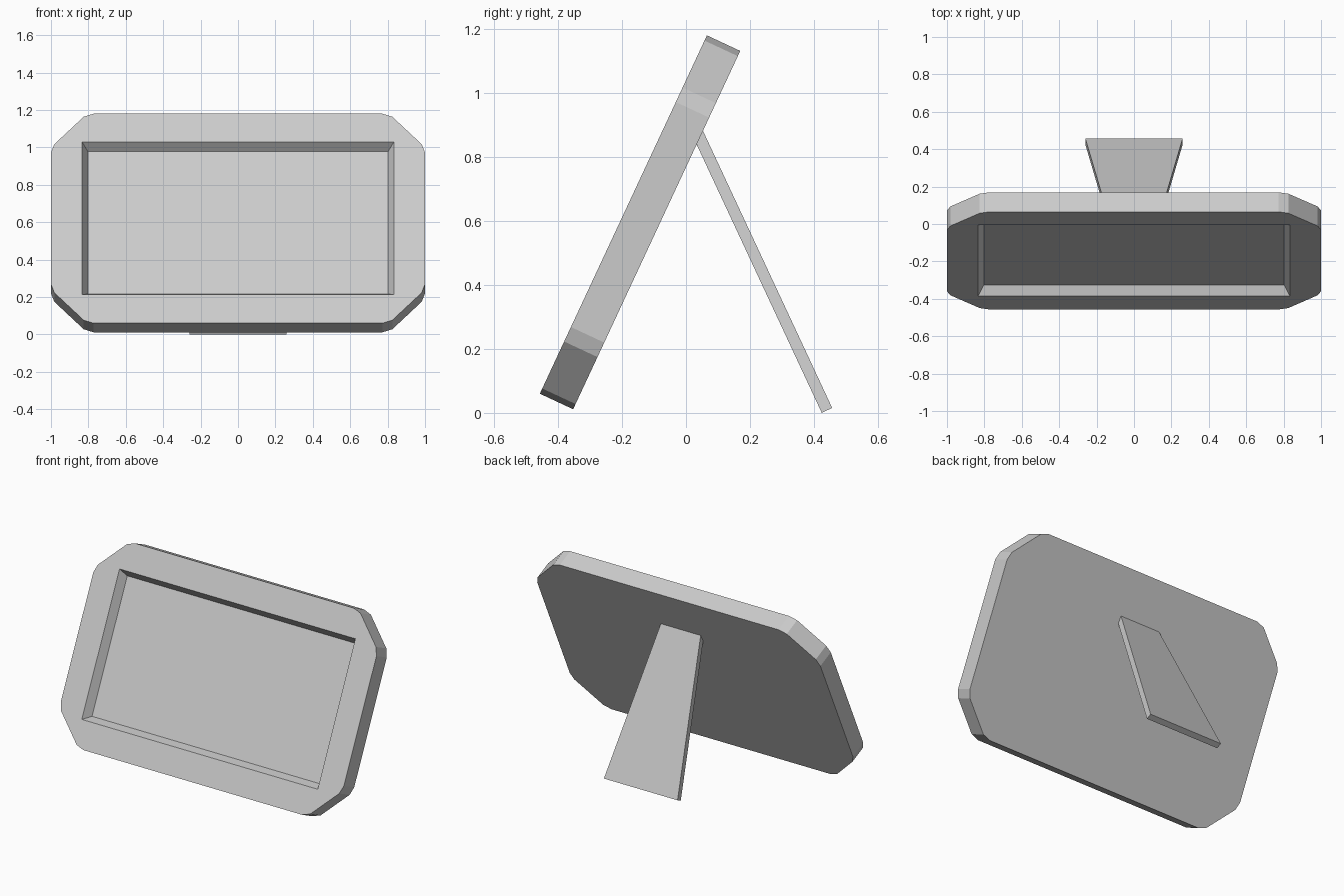
import bpy, bmesh
from math import radians

if "Cube" in bpy.data.objects:
    bpy.data.objects.remove(bpy.data.objects["Cube"])

TILT = radians(25)


def finish(name, bm, location, tilt):
    bmesh.ops.recalc_face_normals(bm, faces=bm.faces)
    mesh = bpy.data.meshes.new(name)
    bm.to_mesh(mesh)
    bm.free()
    ob = bpy.data.objects.new(name, mesh)
    bpy.context.collection.objects.link(ob)
    ob.location = location
    ob.rotation_euler.x = tilt
    return ob


def ring(bm, points, y):
    return [bm.verts.new((x, y, z)) for x, z in points]


def loop_edges(bm, verts):
    out = []
    for a, b in zip(verts, verts[1:] + verts[:1]):
        out.append(bm.edges.get((a, b)) or bm.edges.new((a, b)))
    return out


def skin(bm, a, b):
    n = len(a)
    for i in range(n):
        j = (i + 1) % n
        bm.faces.new((a[i], a[j], b[j], b[i]))


def rect(hw, hh, cz):
    return [(-hw, cz - hh), (hw, cz - hh), (hw, cz + hh), (-hw, cz + hh)]


# Frame: slab with softened cut corners and a tapered picture recess
H, T, DEPTH = 1.236, 0.115, 0.053
corner = [(0.228, 0), (0.175, 0.018), (0.018, 0.18), (0, 0.23)]
lower_right = [(1 - x, z) for x, z in corner]
right = lower_right + [(x, H - z) for x, z in reversed(lower_right)]
outline = right + [(-x, z) for x, z in reversed(right)]

bm = bmesh.new()
front = ring(bm, outline, 0)
back = ring(bm, outline, T)
opening = ring(bm, rect(0.833, 0.45, H / 2), 0)
floor = ring(bm, rect(0.803, 0.42, H / 2), DEPTH)
skin(bm, front, back)
skin(bm, opening, floor)
bm.faces.new(back)
bm.faces.new(floor)
bmesh.ops.triangle_fill(bm, use_beauty=True,
                        edges=loop_edges(bm, front) + loop_edges(bm, opening))
finish("picture_frame", bm, (0, -0.457, 0.06), -TILT)

# Back stand: tapered leg leaning into the rear of the frame
leg = [(-0.26, 0), (0.26, 0), (0.137, 0.985), (-0.137, 0.985)]
bm = bmesh.new()
inner = ring(bm, leg, -0.036)
outer = ring(bm, leg, 0)
skin(bm, inner, outer)
bm.faces.new(inner)
bm.faces.new(outer)
finish("back_stand", bm, (0, 0.457, 0.0155), TILT)
